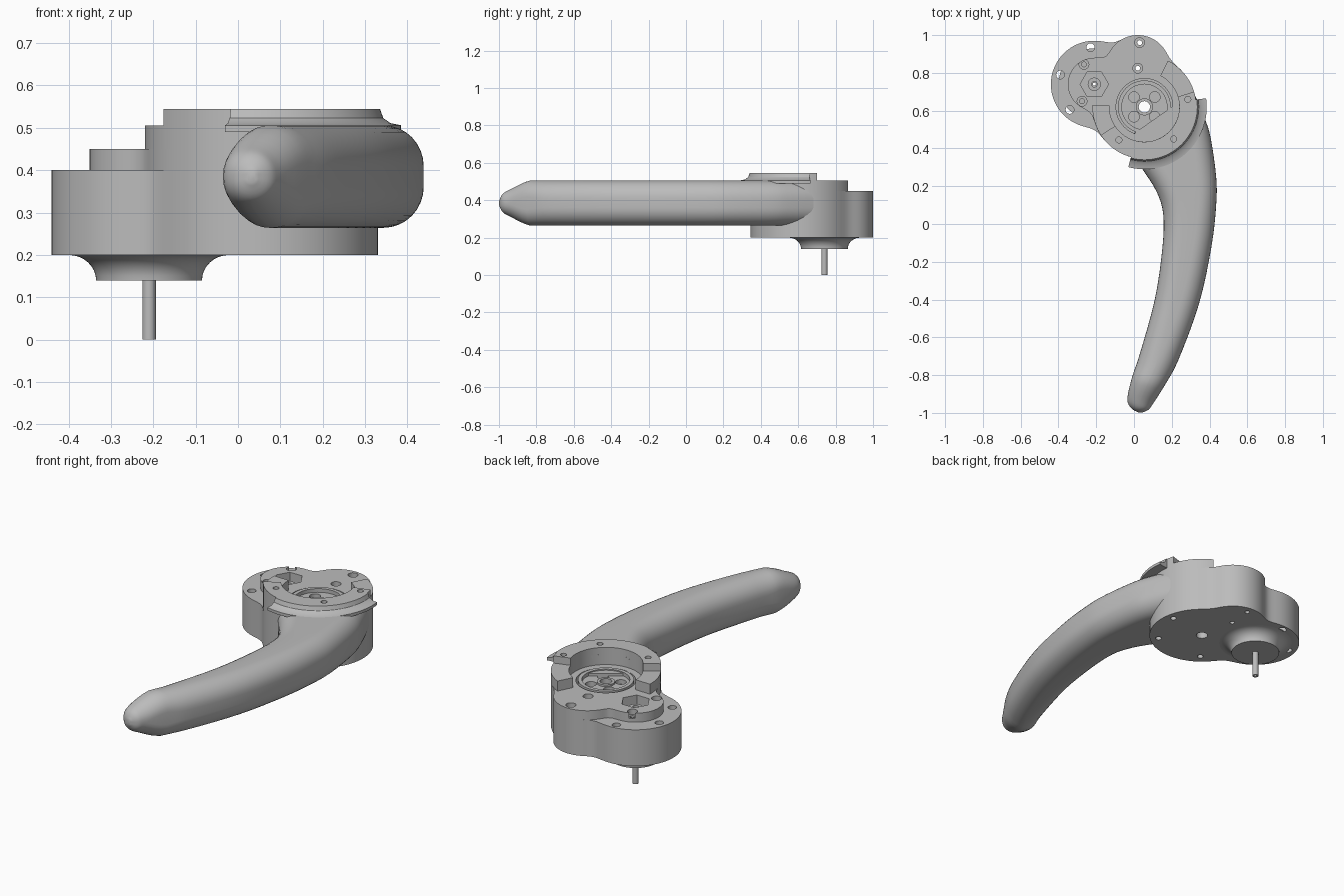
import bpy, bmesh
from math import cos, sin, pi, radians, sqrt
from mathutils import Vector

if "Cube" in bpy.data.objects:
    bpy.data.objects.remove(bpy.data.objects["Cube"])

grey = bpy.data.materials.new("machined grey")
grey.use_nodes = True
grey.diffuse_color = (0.5, 0.5, 0.5, 1)
grey.node_tree.nodes["Principled BSDF"].inputs["Base Color"].default_value = (0.5, 0.5, 0.5, 1)

HUB, SHAFT, LOBE = (0.055, 0.62), (-0.21, 0.74), (0.02, 0.83)


def finish(name, bm):
    bmesh.ops.remove_doubles(bm, verts=bm.verts, dist=1e-5)
    bmesh.ops.recalc_face_normals(bm, faces=bm.faces)
    mesh = bpy.data.meshes.new(name)
    bm.to_mesh(mesh)
    bm.free()
    mesh.materials.append(grey)
    ob = bpy.data.objects.new(name, mesh)
    bpy.context.collection.objects.link(ob)
    return ob


def lathe(bm, centre, prof, a0=0, a1=360, n=48):
    """Revolve (radius, z) points; profiles off the axis are closed loops."""
    closed, full = min(r for r, z in prof) > 0, a1 - a0 >= 360
    rings = []
    for i in range(n if full else n + 1):
        a = radians(a0 + (a1 - a0) * i / n)
        rings.append([bm.verts.new((centre[0] + r * cos(a), centre[1] + r * sin(a), z))
                      for r, z in prof])
    m = len(prof)
    for i in range(n):
        p, q = rings[i], rings[(i + 1) % len(rings)]
        for j in range(m if closed else m - 1):
            k = (j + 1) % m
            bm.faces.new((p[j], q[j], q[k], p[k]))
    if not full:
        bm.faces.new(rings[0])
        bm.faces.new(rings[-1])


def turned(name, centre, prof, *angles, n=48):
    bm = bmesh.new()
    lathe(bm, centre, prof, *angles, n=n)
    return finish(name, bm)


def drill(r, z0, z1):
    return [(0, z0), (r, z0), (r, z1), (0, z1)]


def outline(circles, n=180):
    """Rounded outline around overlapping circles."""
    o = Vector((-0.04, 0.72))
    dist = []
    for i in range(n):
        d = Vector((cos(2 * pi * i / n), sin(2 * pi * i / n)))
        best = 0
        for (x, y), r in circles:
            v = Vector((x, y)) - o
            b = v.dot(d)
            disc = b * b - v.length_squared + r * r
            if disc > 0:
                best = max(best, b + sqrt(disc))
        dist.append(best)
    for _ in range(12):      # fill the concave joints
        dist = [max(dist[i], (dist[i - 1] + dist[(i + 1) % n]) / 2) for i in range(n)]
    return [(o.x + r * cos(2 * pi * i / n), o.y + r * sin(2 * pi * i / n))
            for i, r in enumerate(dist)]


def plate(name, circles, z0, z1):
    bm = bmesh.new()
    face = bm.faces.new([bm.verts.new((x, y, z0)) for x, y in outline(circles)])
    ext = bmesh.ops.extrude_face_region(bm, geom=[face], use_keep_orig=True)
    up = [v for v in ext["geom"] if isinstance(v, bmesh.types.BMVert)]
    bmesh.ops.translate(bm, verts=up, vec=(0, 0, z1 - z0))
    return finish(name, bm)


def cut(targets, holes):
    """Cut turned shapes (centre, profile, sides) out of the targets."""
    bm = bmesh.new()
    for centre, prof, sides in holes:
        lathe(bm, centre, prof, n=sides)
    cutter = finish("cutter", bm)
    cutter.hide_render = True
    for ob in targets:
        mod = ob.modifiers.new("holes", "BOOLEAN")
        mod.operation, mod.solver, mod.object = "DIFFERENCE", "EXACT", cutter
        bpy.context.view_layer.objects.active = ob
        bpy.ops.object.modifier_apply(modifier=mod.name)
    bpy.data.objects.remove(cutter)


# Housing: lower body and raised deck
body = plate("housing_body", [(HUB, 0.275), (SHAFT, 0.23), (LOBE, 0.17)], 0.2, 0.4)
deck = plate("housing_deck", [(HUB, 0.275), (SHAFT, 0.14), (LOBE, 0.17)], 0.39, 0.45)


# Raised rim sectors around the hub
def rim(name, top, a0, a1):
    prof = [(0.185, 0.44), (0.275, 0.44), (0.275, top), (0.185, top)]
    return turned(name, HUB, prof, a0, a1)


high_rim = rim("high_rim", 0.545, -147, 17)
left_rim = rim("low_rim_left", 0.505, 17, 63)
right_rim = rim("low_rim_right", 0.505, 178, 213)
cove = turned("rim_fillet", HUB, [(0.26, 0.49), (0.33, 0.49), (0.33, 0.506), (0.305, 0.511),
                                  (0.288, 0.523), (0.28, 0.545), (0.26, 0.545)], -105, 8)

# Curved handle lofted through sections: left x, y, right x, y, half height
SECTIONS = [
    (0.022, -0.997, 0.042, -0.999, 0.015),
    (-0.015, -0.975, 0.078, -0.982, 0.05),
    (-0.035, -0.925, 0.105, -0.945, 0.075),
    (-0.01, -0.81, 0.165, -0.85, 0.121),
    (0.03, -0.69, 0.235, -0.72, 0.121),
    (0.11, -0.4, 0.345, -0.42, 0.121),
    (0.15, -0.13, 0.41, -0.12, 0.121),
    (0.155, 0.05, 0.435, 0.1, 0.121),
    (0.12, 0.17, 0.435, 0.25, 0.121),
    (0.045, 0.29, 0.405, 0.46, 0.121),
    (-0.01, 0.37, 0.37, 0.57, 0.121),
    (0.0, 0.48, 0.315, 0.7, 0.121),
]


def smooth_sections(rows, steps=4):
    out = []
    for i in range(len(rows) - 1):
        quad = [rows[max(i - 1, 0)], rows[i], rows[i + 1], rows[min(i + 2, len(rows) - 1)]]
        for s in range(steps):
            t = s / steps
            out.append([b + t / 2 * (c - a + t * (2 * a - 5 * b + 4 * c - d
                                                  + t * (3 * (b - c) + d - a)))
                        for a, b, c, d in zip(*quad)])
    return out + [rows[-1]]


bm = bmesh.new()
rings = []
for lx, ly, rx, ry, h in smooth_sections(SECTIONS):
    h = min(h, 0.121)
    left, right = Vector((lx, ly, 0.385)), Vector((rx, ry, 0.385))
    mid, half = (left + right) / 2, (right - left).length / 2
    side = (right - left).normalized()
    rad = 0.97 * min(0.1, half, h)
    ring = []
    for k, (sx, sz) in enumerate([(1, 1), (-1, 1), (-1, -1), (1, -1)]):
        for j in range(9):
            a = pi / 2 * (k + j / 8)
            u = sx * (half - rad) + rad * cos(a)
            w = sz * (h - rad) + rad * sin(a)
            ring.append(bm.verts.new(mid + side * u + Vector((0, 0, w))))
    rings.append(ring)
for p, q in zip(rings, rings[1:]):
    for j in range(len(p)):
        k = (j + 1) % len(p)
        bm.faces.new((p[j], p[k], q[k], q[j]))
bm.faces.new(rings[0])
bm.faces.new(rings[-1])
handle = finish("handle", bm)

# Recess, hub bore and gear pocket
cut([handle], [(HUB, drill(0.185, 0.449, 0.6), 48)])
pocket = [(0, 0.1), (0.01, 0.1), (0.01, 0.36), (0.075, 0.36), (0.075, 0.6), (0, 0.6)]
bore = [(0, 0.1), (0.03, 0.1), (0.03, 0.405), (0.15, 0.405), (0.15, 0.6), (0, 0.6)]
cut([body, deck], [(SHAFT, pocket, 6), (HUB, bore, 48)])

# Screw holes in the housing
stepped = [(0, 0.1), (0.013, 0.1), (0.013, 0.42), (0.026, 0.42), (0.026, 0.6), (0, 0.6)]
screws = [(-0.265, 0.845), (-0.275, 0.65), (0.02, 0.825), (0.03, 0.96)]
dowels = [(-0.39, 0.79), (-0.23, 0.935), (-0.34, 0.605)]
rim_screws = [(0.285, 0.66), (0.21, 0.45), (-0.08, 0.445)]
cut([body, deck], [(c, stepped, 16) for c in screws]
    + [(c, drill(0.022, 0.1, 0.6), 20) for c in dowels]
    + [(c, drill(0.016, 0.1, 0.25), 16) for c in rim_screws])
cut([high_rim], [(c, drill(0.016, 0.5, 0.6), 16) for c in rim_screws])

# Hub rotor with four bolt holes and a raised collar
rotor = turned("hub_rotor", HUB, [(0.03, 0.40), (0.14, 0.40), (0.14, 0.455), (0.12, 0.455),
                                  (0.12, 0.435), (0.045, 0.435), (0.045, 0.445), (0.03, 0.445)])
cut([rotor], [((HUB[0] + sx * 0.055, HUB[1] + sy * 0.052), drill(0.028, 0.41, 0.6), 20)
              for sx in (-1, 1) for sy in (-1, 1)])

# Bearing boss, lower flange and drive shaft
turned("bearing_boss", SHAFT, [(0.015, 0.35), (0.035, 0.35), (0.035, 0.42), (0.015, 0.42)])
flange = [(0.19 - 0.065 * sin(pi / 2 * i / 8), 0.2 - 0.06 * (1 - cos(pi / 2 * i / 8)))
          for i in range(9)]
turned("lower_flange", SHAFT, [(0.01, 0.14), (0.01, 0.205), (0.19, 0.205)] + flange, n=64)
turned("drive_shaft", SHAFT, [(0.008, 0), (0.016, 0), (0.016, 0.4), (0.008, 0.4)], n=24)

# Smooth shading with sharp edges kept
for ob in bpy.context.collection.objects:
    if ob.type == "MESH" and grey.name in ob.data.materials:
        bpy.ops.object.select_all(action="DESELECT")
        ob.select_set(True)
        bpy.context.view_layer.objects.active = ob
        bpy.ops.object.shade_smooth_by_angle(angle=radians(32))
